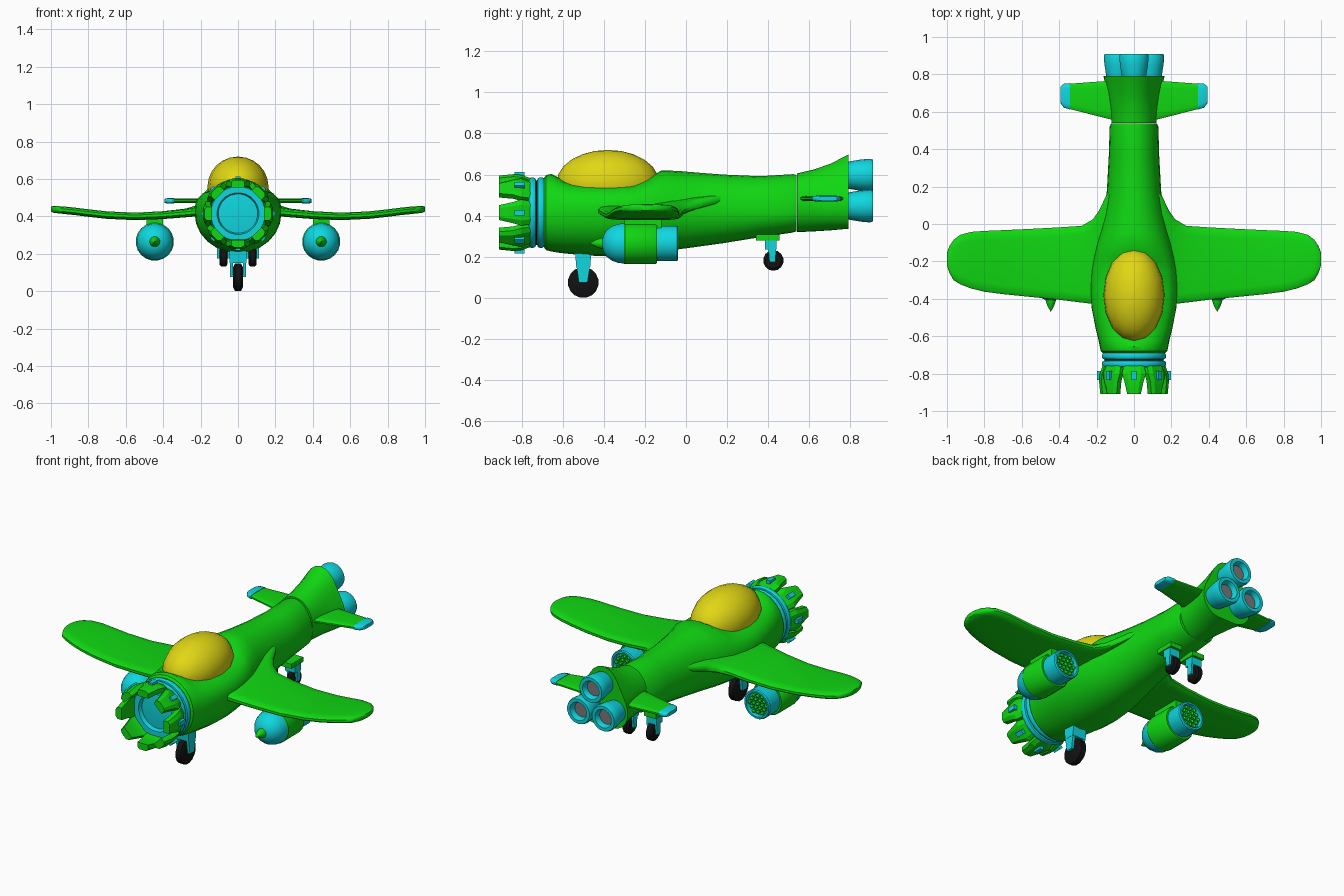
import bpy, bmesh, math
from mathutils import Vector, Matrix

if "Cube" in bpy.data.objects:
    bpy.data.objects.remove(bpy.data.objects["Cube"])


def material(name, col):
    m = bpy.data.materials.new(name)
    m.diffuse_color = (*col, 1)
    m.use_nodes = True
    m.node_tree.nodes["Principled BSDF"].inputs["Base Color"].default_value = m.diffuse_color
    return m


GREEN = material("green", (0.005, 0.68, 0.006))
CYAN = material("cyan", (0.005, 0.68, 0.74))
YELLOW = material("canopy yellow", (0.75, 0.68, 0.007))
GREY = material("grey", (0.2, 0.19, 0.19))
BLACK = material("black", (0.006, 0.006, 0.006))


def finish(name, bm, mat, angle=35):
    bmesh.ops.remove_doubles(bm, verts=bm.verts, dist=1e-5)
    bmesh.ops.recalc_face_normals(bm, faces=bm.faces)
    me = bpy.data.meshes.new(name)
    bm.to_mesh(me)
    bm.free()
    me.materials.append(mat)
    for p in me.polygons:
        p.use_smooth = True
    me.set_sharp_from_angle(angle=math.radians(angle))
    ob = bpy.data.objects.new(name, me)
    bpy.context.collection.objects.link(ob)
    return ob


def loft(name, mat, rings, angle=35):
    """Skin closed rings of equal length and cap both ends."""
    bm = bmesh.new()
    vs = [[bm.verts.new(p) for p in r] for r in rings]
    n = len(vs[0])
    for a, b in zip(vs, vs[1:]):
        for i in range(n):
            j = (i + 1) % n
            bm.faces.new((a[i], a[j], b[j], b[i]))
    bm.faces.new(vs[0])
    bm.faces.new(vs[-1])
    return finish(name, bm, mat, angle)


def lathe(name, mat, prof, loc=(0, 0, 0), n=20, along_x=False):
    """Spin (radius, y) points round the y axis (or x axis for wheels)."""
    rings = []
    for r, y in prof:
        r = max(r, 0.0004)
        ring = []
        for i in range(n):
            a = 2 * math.pi * (i + .5) / n
            c, s = r * math.cos(a), r * math.sin(a)
            ring.append(Vector((y, c, s) if along_x else (c, y, s)) + Vector(loc))
        rings.append(ring)
    return loft(name, mat, rings)


def box(name, mat, lo, hi, taper=1.0):
    """Box between corners; the bottom is scaled in y by taper."""
    cy, hy = (lo[1] + hi[1]) / 2, (hi[1] - lo[1]) / 2
    rings = []
    for z, k in ((lo[2], taper), (hi[2], 1)):
        rings.append([(lo[0], cy - hy * k, z), (hi[0], cy - hy * k, z),
                      (hi[0], cy + hy * k, z), (lo[0], cy + hy * k, z)])
    return loft(name, mat, rings)


def slab(name, mat, sections, s):
    """Wing-like slab: sections are (x, y front, y back, z front, z back, thickness)."""
    rings = []
    for x, y0, y1, z0, z1, t in sections:
        e = min(.05, .2 * (y1 - y0))
        ys = [y0, y0 + e * .25, y0 + e, y1 - e, y1 - e * .25, y1]
        hs = [.35, .8, 1, 1, .8, .35]
        mid = [z0 + (z1 - z0) * max(0, (y - y0) / (y1 - y0)) for y in ys]
        up = [(s * x, y, m + h * t / 2) for y, m, h in zip(ys, mid, hs)]
        dn = [(s * x, y, m - h * t / 2) for y, m, h in zip(ys, mid, hs)]
        rings.append(up + dn[::-1])
    return loft(name, mat, rings, 40)


# Fuselage: (y, half width, bottom, top, squareness of upper half)
hull = [(-.69, .165, .245, .585, 2), (-.68, .178, .232, .598, 2), (-.655, .183, .226, .603, 2.1),
        (-.62, .19, .22, .585, 2.4), (-.56, .205, .213, .56, 2.8), (-.45, .226, .205, .552, 3.2),
        (-.35, .232, .205, .55, 3.3), (-.25, .226, .212, .556, 3), (-.18, .215, .218, .585, 2.6),
        (-.12, .203, .225, .62, 2.2), (-.04, .183, .236, .618, 2), (.05, .163, .248, .61, 2),
        (.18, .145, .266, .60, 2), (.36, .135, .295, .592, 2), (.52, .13, .318, .602, 2),
        (.538, .123, .324, .598, 2)]
rings = []
for y, w, zb, zt, p in hull:
    ring, zc = [], .415
    for i in range(24):
        a = 2 * math.pi * i / 24
        c, s = math.cos(a), math.sin(a)
        q = p if s >= 0 else 2
        k = (abs(c) ** q + abs(s) ** q) ** (-1 / q)
        ring.append((w * c * k, y, zc + s * k * ((zt - zc) if s >= 0 else (zc - zb))))
    rings.append(ring)
loft("fuselage", GREEN, rings)

# Canopy
bm = bmesh.new()
bmesh.ops.create_uvsphere(bm, u_segments=16, v_segments=12, radius=1)
bmesh.ops.transform(bm, verts=bm.verts, matrix=Matrix.Translation((0, -.38, .56))
                    @ Matrix.Diagonal((.163, .25, .16, 1)))
finish("canopy", bm, YELLOW)

# Tail housing, flaring into three lobes
rings = []
for y, t in ((.54, 0), (.55, .02), (.62, .2), (.70, .5), (.79, 1)):
    ring = []
    for i in range(30):
        a = math.pi / 2 + 2 * math.pi * i / 30
        r = .18 + .022 * math.cos(3 * (a - math.pi / 2))
        x = (1 - t) * .12 * math.cos(a) + t * .87 * r * math.cos(a)
        z = (1 - t) * (.463 + .143 * math.sin(a)) + t * (.495 + r * math.sin(a))
        ring.append((x, y, z))
    rings.append(ring)
loft("tail_housing", GREEN, rings)

# Three rear thrusters
for i, (x, z) in enumerate(((0, .597), (-.083, .447), (.083, .447))):
    lathe(f"thruster_{i}", CYAN, [(.06, .77), (.066, .79), (.076, .85), (.08, .895), (.075, .91),
                                  (.055, .91), (.045, .885), (.045, .875)], (x, 0, z), 18)
    lathe(f"thruster_core_{i}", GREY, [(.044, .87), (.044, .88)], (x, 0, z), 18)

# Nose intake: collar, two rings, recessed mouth
C = (0, 0, .415)
lathe("nose_collar", BLACK, [(.158, -.68), (.158, -.735)], C, 24)
for i, y in enumerate((-.688, -.73)):
    lathe(f"nose_ring_{i}", CYAN, [(.158, y), (.168, y - .003), (.173, y - .012), (.173, y - .024),
                                   (.168, y - .033), (.158, y - .036)], C, 24)
lathe("intake_mouth", CYAN, [(.155, -.735), (.155, -.78), (.145, -.79), (.112, -.79), (.105, -.765),
                             (.085, -.765), (.065, -.75), (.06, -.745)], C, 24)
lathe("intake_core", GREY, [(.062, -.74), (.062, -.752)], C, 24)

# Eight nose petals, each with a small stud
for i in range(8):
    turn = Matrix.Translation(C) @ Matrix.Rotation(i * math.pi / 4, 4, 'Y')
    rings = []
    for y, w, r in ((-.757, .056, .168), (-.80, .064, .183), (-.84, .052, .187), (-.91, .036, .18)):
        rings.append([turn @ Vector(p) for p in ((-w, y, r - .04), (w, y, r - .04), (w, y, r - .012),
                                                 (w * .6, y, r), (-w * .6, y, r), (-w, y, r - .012))])
    loft(f"nose_petal_{i}", GREEN, rings, 20)
    stud = box(f"petal_stud_{i}", CYAN, (-.013, -.835, .165), (.013, -.785, .198))
    stud.data.transform(turn)

wing = [(.08, -.43, .24, .42, .49, .045), (.15, -.43, .15, .425, .475, .045),
        (.185, -.43, .075, .425, .455, .048), (.22, -.427, .025, .423, .437, .048),
        (.28, -.42, -.01, .417, .42, .044), (.40, -.405, -.018, .407, .407, .042),
        (.55, -.39, -.026, .40, .40, .04), (.70, -.375, -.033, .407, .407, .04),
        (.80, -.362, -.037, .418, .418, .04), (.87, -.345, -.042, .427, .427, .04),
        (.93, -.322, -.058, .433, .433, .04), (.965, -.30, -.085, .436, .436, .038),
        (.988, -.26, -.12, .438, .438, .036), (1.0, -.22, -.155, .439, .439, .026)]
for side, s in (("right", 1), ("left", -1)):
    # Main wing and tailplane with coloured tip
    slab(side + "_wing", GREEN, wing, s)
    slab(side + "_tailplane", GREEN, [(.07, .545, .77, .483, .483, .026),
                                      (.345, .615, .75, .483, .483, .024)], s)
    slab(side + "_tailplane_tip", CYAN, [(.342, .612, .753, .483, .483, .03), (.375, .622, .75, .483, .483, .03),
                                         (.392, .645, .735, .483, .483, .022)], s)
    # Rocket pod under the wing
    P = (s * .445, 0, .265)
    lathe(side + "_pod_nose", CYAN, [(0, -.41), (.035, -.404), (.065, -.387), (.085, -.36),
                                     (.096, -.33), (.099, -.30)], P)
    lathe(side + "_pod_spike", GREEN, [(0, -.47), (.02, -.435), (.028, -.41), (.028, -.385)], P, 12)
    lathe(side + "_pod_body", GREEN, [(.097, -.305), (.102, -.298), (.102, -.15), (.096, -.14)], P)
    lathe(side + "_pod_tube", CYAN, [(.085, -.145), (.087, -.13), (.087, -.045), (.082, -.038),
                                     (.072, -.038), (.07, -.065)], P)
    k = 0
    for a in range(-2, 3):
        for b in range(-2, 3):
            if abs(a + b) <= 2:
                at = (P[0] + .028 * (a + b / 2), 0, P[2] + .0243 * b)
                lathe(f"{side}_rocket_{k}", GREEN, [(.0105, -.07), (.0105, -.048), (0, -.038)], at, 8)
                k += 1
    x = s * .445
    box(side + "_pylon", GREEN, (x - .045, -.30, .34), (x + .045, -.12, .395))
    # Rear wheel and leg
    x = s * .078
    lathe(side + "_rear_wheel", BLACK, [(.038, -.022), (.05, -.013), (.05, .013), (.038, .022)],
          (x, .425, .182), 14, True)
    for e in (-.028, .028):
        box(f"{side}_rear_fork_{'in' if e < 0 else 'out'}", CYAN, (x + e - .006, .4, .175),
            (x + e + .006, .44, .25), .7)
    box(side + "_rear_leg", CYAN, (x - .034, .385, .235), (x + .034, .44, .285))
    box(side + "_rear_bracket", GREEN, (x - .04, .34, .28), (x + .04, .455, .308))
    # Front fork arm
    x = s * .036
    box(side + "_front_fork", CYAN, (x - .008, -.535, .075), (x + .008, -.465, .17), .6)

# Front wheel and leg
lathe("front_wheel", BLACK, [(.055, -.026), (.075, -.016), (.075, .016), (.055, .026)],
      (0, -.5, .075), 16, True)
box("front_leg", CYAN, (-.045, -.54, .152), (.045, -.46, .225), .85)
